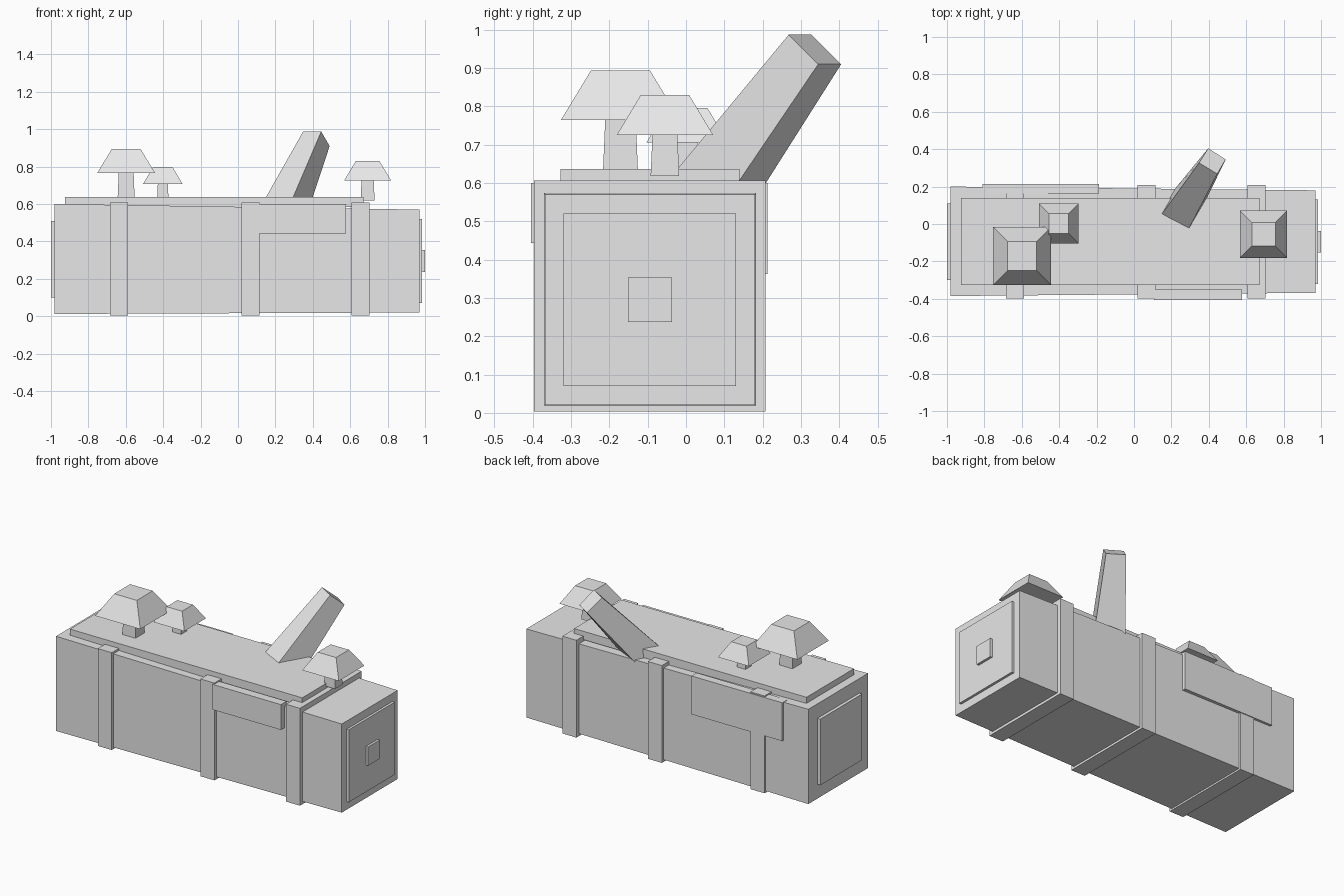
import bpy
from mathutils import Vector

if "Cube" in bpy.data.objects:
    bpy.data.objects.remove(bpy.data.objects["Cube"])

# One flat colour for everything
grey = bpy.data.materials.new("light_grey")
grey.diffuse_color = (0.8, 0.8, 0.8, 1)
grey.use_nodes = True
grey.node_tree.nodes["Principled BSDF"].inputs["Base Color"].default_value = grey.diffuse_color


def hexahedron(name, ring_a, ring_b):
    """Six-sided solid between two matching four-point rings."""
    faces = [(3, 2, 1, 0), (4, 5, 6, 7)]
    faces += [(i, (i + 1) % 4, (i + 1) % 4 + 4, i + 4) for i in range(4)]
    mesh = bpy.data.meshes.new(name)
    mesh.from_pydata([tuple(p) for p in ring_a + ring_b], [], faces)
    mesh.materials.append(grey)
    obj = bpy.data.objects.new(name, mesh)
    bpy.context.collection.objects.link(obj)
    return obj


def ring_z(cx, cy, z, h):
    """Square ring of half-width h, facing up."""
    return [(cx - h, cy - h, z), (cx + h, cy - h, z),
            (cx + h, cy + h, z), (cx - h, cy + h, z)]


def ring_x(x, y0, y1, z0, z1):
    """Rectangular ring facing along +x."""
    return [(x, y0, z0), (x, y1, z0), (x, y1, z1), (x, y0, z1)]


def box(name, x0, x1, y0, y1, z0, z1):
    return hexahedron(name, ring_x(x0, y0, y1, z0, z1),
                      ring_x(x1, y0, y1, z0, z1))


# Log body, slightly narrower at the right end
hexahedron("log_body", ring_x(-0.98, -0.385, 0.2, 0.012, 0.6),
           ring_x(0.97, -0.368, 0.18, 0.02, 0.57))

# Cut-end plates and the core
box("left_end_ring", -1.0, -0.97, -0.3, 0.11, 0.10, 0.51)
box("right_end_ring", 0.96, 0.985, -0.32, 0.13, 0.07, 0.52)
box("right_end_core", 0.975, 1.0, -0.152, -0.037, 0.237, 0.353)

# Bark bands wrapped around the log
for i, x in enumerate((-0.637, 0.068, 0.655)):
    box(f"bark_band_{i + 1}", x - 0.048, x + 0.048, -0.397, 0.208, 0.003, 0.607)

# Moss slab on top and the two hanging side patches
box("moss_top", -0.925, 0.67, -0.327, 0.14, 0.585, 0.637)
box("moss_front", 0.108, 0.578, -0.405, -0.35, 0.443, 0.6)
box("moss_back", -0.81, -0.187, 0.162, 0.213, 0.362, 0.6)

# Mushrooms: x, y, stem base, cap bottom, cap top, cap half-width, stem half-width
mushrooms = [
    (-0.598, -0.171, 0.615, 0.765, 0.893, 0.155, 0.042),
    (-0.402, 0.003, 0.615, 0.706, 0.796, 0.106, 0.028),
    (0.693, -0.055, 0.618, 0.725, 0.830, 0.126, 0.034),
]
for i, (x, y, z0, z1, z2, cap, stem) in enumerate(mushrooms):
    hexahedron(f"mushroom_stem_{i + 1}", ring_z(x, y, z0, stem * 1.1),
               ring_z(x, y, z1 + 0.02, stem * 0.93))
    hexahedron(f"mushroom_cap_{i + 1}", ring_z(x, y, z1, cap),
               ring_z(x, y, z2, cap * 0.5))

# Broken branch stub, carried on down into the log
tip = [Vector(p) for p in ((0.348, 0.27 + 0.057, 0.987), (0.445, 0.268, 0.987),
                           (0.49, 0.345, 0.91), (0.397, 0.405, 0.91))]
root = [Vector(p) for p in ((0.15, 0.055, 0.637), (0.295, -0.022, 0.637),
                            (0.4, 0.16, 0.637), (0.255, 0.232, 0.637))]
base = [r + (r - t) * 0.25 for r, t in zip(root, tip)]
hexahedron("branch_stub", base, tip)
